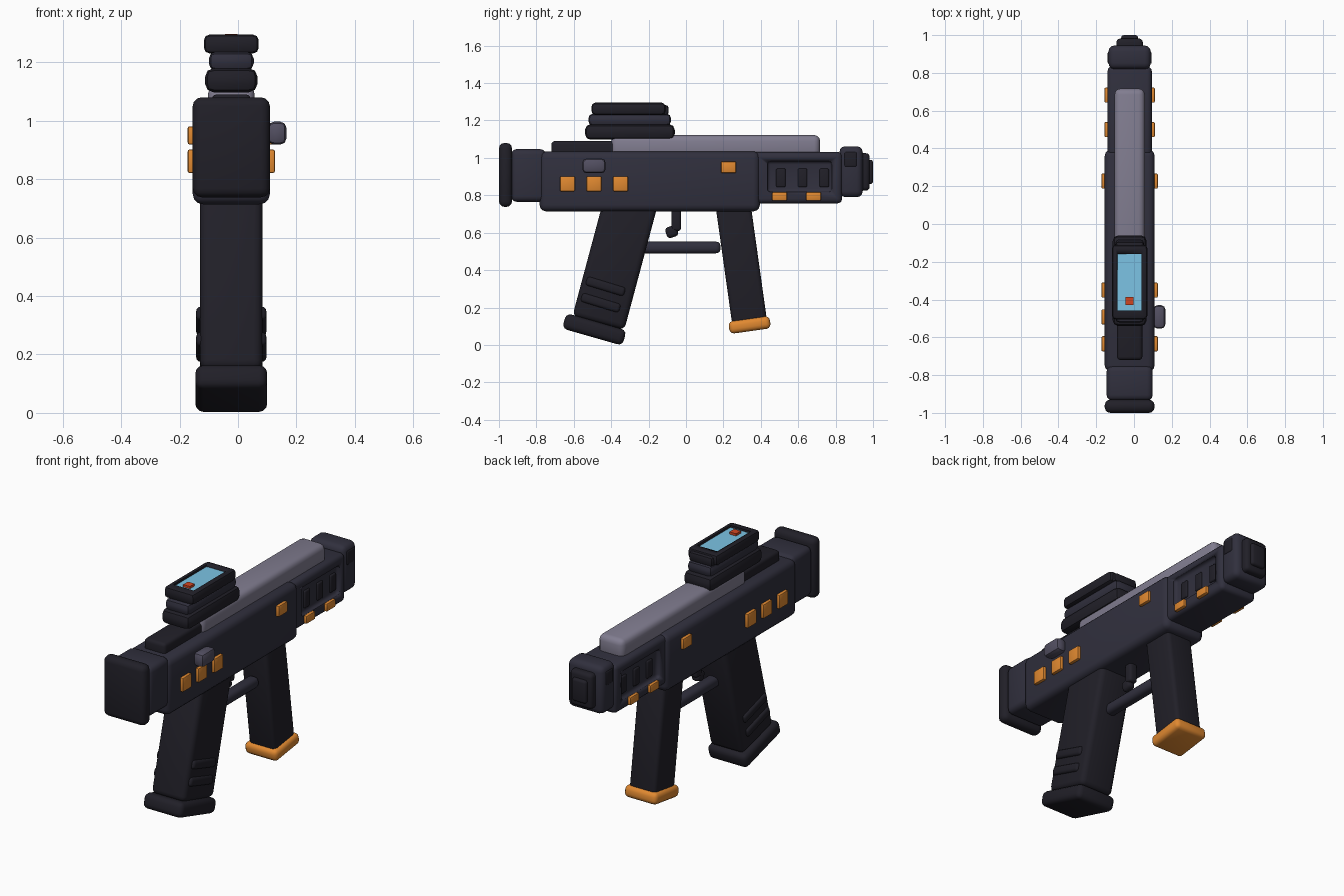
import bpy, bmesh
from math import radians
from mathutils import Matrix

if "Cube" in bpy.data.objects:
    bpy.data.objects.remove(bpy.data.objects["Cube"])

CX = -0.023  # centre line of the symmetric parts


def material(name, r, g, b):
    m = bpy.data.materials.new(name)
    m.diffuse_color = (r, g, b, 1)
    m.use_nodes = True
    m.node_tree.nodes["Principled BSDF"].inputs["Base Color"].default_value = m.diffuse_color
    return m


BODY = material("dark_blue_grey", 0.030, 0.029, 0.047)
BLACK = material("near_black", 0.015, 0.014, 0.021)
STEEL = material("light_grey", 0.22, 0.205, 0.28)
KNOB = material("mid_grey", 0.085, 0.078, 0.12)
ORANGE = material("orange", 0.75, 0.25, 0.03)
BLUE = material("screen_blue", 0.20, 0.55, 0.78)
RED = material("red", 0.65, 0.06, 0.015)


def box(name, y, z, x_half, mat, bevel=0.02, tilt=0, x=CX, seg=3):
    """Bevelled box; y and z are (min, max) spans, tilt turns it about its own centre."""
    sy, sz = y[1] - y[0], z[1] - z[0]
    bm = bmesh.new()
    bmesh.ops.create_cube(bm, size=1, matrix=Matrix.Diagonal((2 * x_half, sy, sz, 1)))
    if bevel:
        bmesh.ops.bevel(bm, geom=bm.edges[:], offset=bevel, segments=seg,
                        profile=0.5, affect='EDGES', clamp_overlap=True)
    me = bpy.data.meshes.new(name)
    bm.to_mesh(me)
    bm.free()
    me.materials.append(mat)
    ob = bpy.data.objects.new(name, me)
    ob.location = (x, sum(y) / 2, sum(z) / 2)
    ob.rotation_euler.x = radians(tilt)
    bpy.context.collection.objects.link(ob)
    return ob


def slab(name, cy, cz, sy, sz, *args, **kw):
    """Box given by centre and size."""
    return box(name, (cy - sy / 2, cy + sy / 2), (cz - sz / 2, cz + sz / 2), *args, **kw)


def cut(target, cutter):
    mod = target.modifiers.new("recess", 'BOOLEAN')
    mod.operation, mod.solver, mod.object = 'DIFFERENCE', 'EXACT', cutter
    cutter.hide_render = True
    cutter.display_type = 'WIRE'


# Main housing, from stock end to muzzle
box("receiver", (-0.783, 0.395), (0.714, 1.035), 0.132, BODY, 0.035)
box("stock_block", (-0.935, -0.75), (0.765, 1.047), 0.122, BODY, 0.03)
box("butt_plate", (-1.0, -0.93), (0.738, 1.08), 0.132, BLACK, 0.03)
guard = box("handguard", (0.36, 0.835), (0.757, 1.032), 0.117, BODY, 0.025)
box("muzzle_block", (0.82, 0.945), (0.79, 1.062), 0.112, BODY, 0.032)
box("muzzle_tip", (0.90, 0.982), (0.825, 1.025), 0.07, BLACK, 0.02)
box("muzzle_bore", (0.95, 1.0), (0.86, 0.99), 0.045, BLACK, 0.014)

# Handguard side recesses with vents, and muzzle side windows
for side, s in (("right", 1), ("left", -1)):
    cut(guard, slab("recess_cutter_" + side, 0.607, 0.90, 0.345, 0.165, 0.04, BODY,
                    0.018, x=CX + s * 0.137))
    for i in range(3):
        slab(f"vent_{side}_{i}", 0.507 + i * 0.116, 0.893, 0.05, 0.10, 0.008, BLACK,
             0.008, x=CX + s * 0.099)
    slab("muzzle_window_" + side, 0.88, 0.992, 0.065, 0.08, 0.01, BLACK, 0.008,
         x=CX + s * 0.106)

    # Orange side buttons
    for i, (y, z, h, x) in enumerate([(-0.634, 0.861, 0.08, 0.135), (-0.492, 0.861, 0.08, 0.135),
                                      (-0.350, 0.861, 0.08, 0.135), (0.227, 0.95, 0.062, 0.135),
                                      (0.50, 0.794, 0.045, 0.119), (0.682, 0.794, 0.045, 0.119)]):
        slab(f"button_{side}_{i}", y, z, 0.08, h, 0.014, ORANGE, 0.006, x=CX + s * x, seg=2)

# Charging knob on the right side only
box("charging_knob", (-0.554, -0.43), (0.918, 0.997), 0.032, KNOB, 0.022, x=0.134, seg=2)

# Top rails
box("top_slide", (-0.40, 0.717), (1.0, 1.122), 0.08, STEEL, 0.032)
box("rear_rail", (-0.72, -0.20), (1.0, 1.09), 0.067, BLACK, 0.018)

# Stacked sight with a screen
box("sight_base", (-0.54, -0.06), (1.097, 1.18), 0.09, BLACK, 0.03, seg=2)
box("sight_middle", (-0.522, -0.08), (1.172, 1.236), 0.077, BODY, 0.024, seg=2)
frame = box("sight_frame", (-0.505, -0.11), (1.23, 1.295), 0.094, BLACK, 0.02, seg=2)
box("sight_front_lip", (-0.15, -0.093), (1.228, 1.282), 0.075, BLACK, 0.015, seg=2)
cut(frame, box("screen_cutter", (-0.457, -0.158), (1.278, 1.32), 0.064, BLACK, 0))
box("screen", (-0.457, -0.158), (1.27, 1.283), 0.064, BLUE, 0)
box("screen_marker", (-0.430, -0.387), (1.275, 1.296), 0.021, RED, 0)

# Rear grip, ribs and foot
slab("rear_grip", -0.378, 0.455, 0.287, 0.70, 0.107, BLACK, 0.03, -15)
slab("grip_rib_upper", -0.43, 0.313, 0.215, 0.05, 0.12, BLACK, 0.016, -17)
slab("grip_rib_lower", -0.456, 0.225, 0.215, 0.05, 0.12, BLACK, 0.016, -17)
slab("grip_foot", -0.49, 0.083, 0.335, 0.085, 0.123, BLACK, 0.028, -16)

# Front magazine grip with orange foot
slab("front_grip", 0.293, 0.455, 0.187, 0.67, 0.084, BLACK, 0.022, 8)
slab("front_grip_foot", 0.34, 0.107, 0.222, 0.067, 0.102, ORANGE, 0.024, 8)

# Trigger and guard bar
box("guard_bar", (-0.25, 0.185), (0.49, 0.552), 0.033, BODY, 0.024)
box("trigger", (-0.078, -0.027), (0.61, 0.74), 0.025, BLACK, 0.013)
box("trigger_hook", (-0.108, -0.045), (0.575, 0.635), 0.024, BLACK, 0.018, tilt=20)

# Smooth the rounded edges, keep hard edges crisp
for ob in bpy.context.collection.objects:
    ob.select_set(True)
bpy.context.view_layer.objects.active = guard
bpy.ops.object.shade_smooth_by_angle(angle=radians(35))
